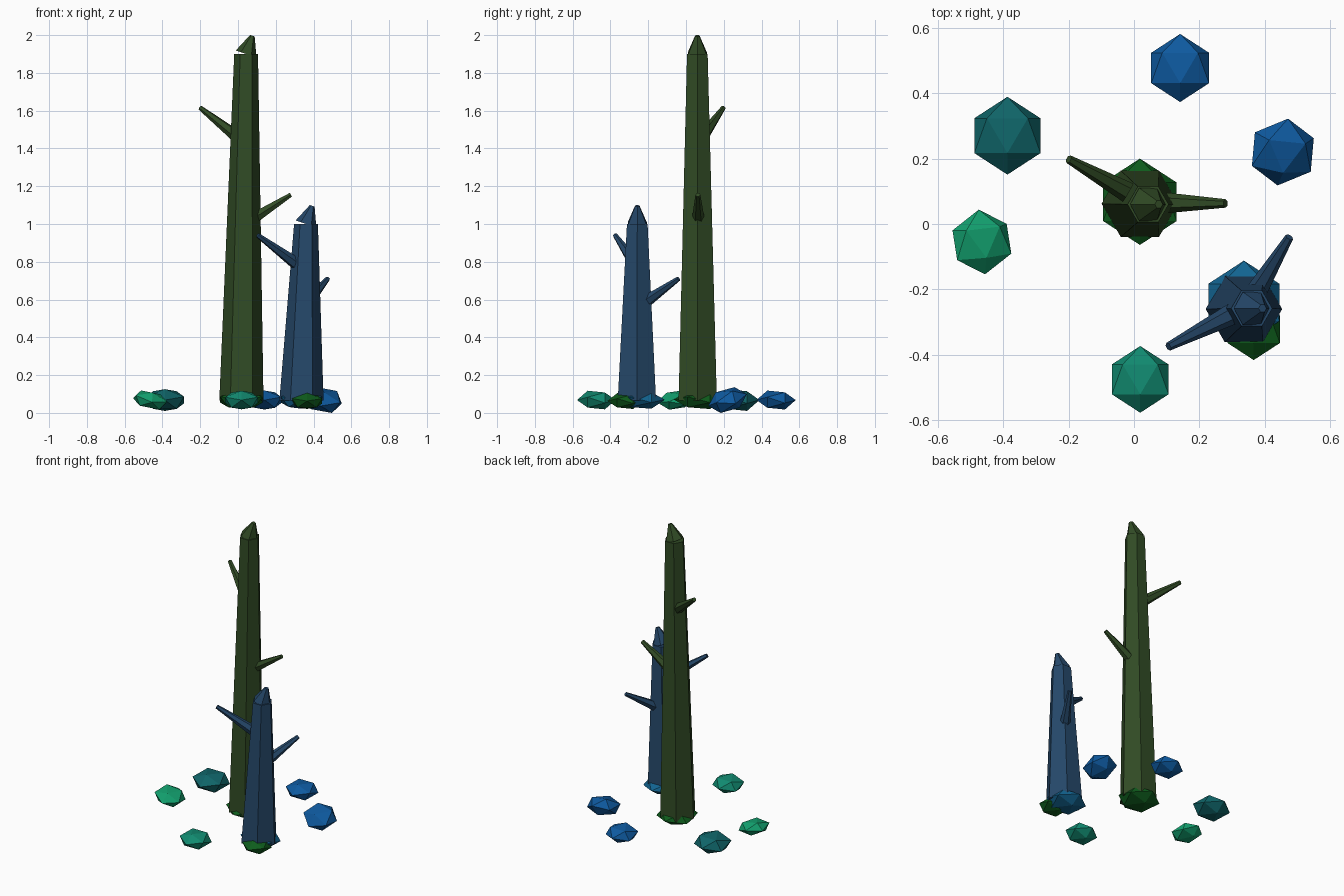
import bpy, bmesh, math
from mathutils import Vector, Matrix, Euler

if "Cube" in bpy.data.objects:
    bpy.data.objects.remove(bpy.data.objects["Cube"], do_unlink=True)


def linear(c):
    c /= 255
    return c / 12.92 if c <= 0.04045 else ((c + 0.055) / 1.055) ** 2.4


def material(name, *rgb):
    mat = bpy.data.materials.new(name)
    col = [linear(c) for c in rgb] + [1]
    mat.diffuse_color = col
    mat.use_nodes = True
    mat.node_tree.nodes["Principled BSDF"].inputs["Base Color"].default_value = col
    return mat


moss = material("moss_bark", 49, 75, 37)
slate = material("slate_blue_bark", 37, 72, 106)
blue = material("blue_stone", 14, 90, 160)
dark_teal = material("dark_teal_stone", 15, 100, 104)
mint = material("mint_stone", 18, 160, 110)
teal = material("teal_stone", 17, 138, 112)
green = material("dark_green_stone", 14, 92, 28)
lake = material("lake_blue_stone", 18, 100, 145)


def finish(bm, name, mat):
    bmesh.ops.recalc_face_normals(bm, faces=bm.faces)
    mesh = bpy.data.meshes.new(name)
    bm.to_mesh(mesh)
    bm.free()
    mesh.materials.append(mat)
    obj = bpy.data.objects.new(name, mesh)
    bpy.context.collection.objects.link(obj)


def ring(bm, centre, radius, sides, turn):
    """Ring of vertices in the plane turned by the given rotation."""
    return [bm.verts.new(Vector(centre) + turn @ Vector(
        (radius * math.cos(math.tau * i / sides), radius * math.sin(math.tau * i / sides), 0)))
        for i in range(sides)]


def taper(name, start, end, r1, r2, mat, turn=None, sides=6):
    """Closed tapered prism between two points."""
    if turn is None:
        axis = Vector(end) - Vector(start)
        turn = axis.to_track_quat("Z", "Y").to_matrix()
    bm = bmesh.new()
    a = ring(bm, start, r1, sides, turn)
    b = ring(bm, end, r2, sides, turn)
    for i in range(sides):
        j = (i + 1) % sides
        bm.faces.new((a[i], a[j], b[j], b[i]))
    bm.faces.new(a[::-1])
    bm.faces.new(b)
    finish(bm, name, mat)


def tree(name, base, top, mat, branches):
    level = Matrix.Identity(3)
    taper(name + "_trunk", base, top, 0.117, 0.063, mat, level)
    # Leaning broken tip
    lean = Matrix.Rotation(0.33, 3, "Y")
    tip = Vector(top) + lean @ Vector((0, 0, 0.102))
    taper(name + "_tip", top, tip, 0.058, 0.013, mat, lean)
    for i, (start, end) in enumerate(branches):
        taper(f"{name}_branch_{i + 1}", start, end, 0.038, 0.013, mat)


def stone(name, place, radius, mat, tilt=(0, 0, 0), flat=0.54):
    bm = bmesh.new()
    bmesh.ops.create_icosphere(bm, subdivisions=1, radius=radius)
    turn = Euler(tilt).to_matrix()
    for v in bm.verts:
        x, y, z = v.co
        v.co = turn @ Vector((-y, -z, x * flat)) + Vector(place)
    finish(bm, name, mat)


# Trees
tree("tall_tree", (0.018, 0.062, 0.065), (0.043, 0.06, 1.9), moss,
     [((0.037, 0.065, 1.43), (-0.2, 0.198, 1.615)),
      ((0.035, 0.065, 1.0), (0.28, 0.063, 1.155))])
tree("short_tree", (0.336, -0.26, 0.065), (0.36, -0.258, 1.0), slate,
     [((0.35, -0.25, 0.76), (0.105, -0.375, 0.94)),
      ((0.345, -0.255, 0.56), (0.475, -0.04, 0.71))])

# Stones under the trees
stone("tall_tree_root_stone", (0.018, 0.068, 0.07), 0.132, green, flat=0.42)
stone("short_tree_root_stone", (0.336, -0.24, 0.07), 0.128, lake, flat=0.42)
stone("small_root_stone", (0.366, -0.322, 0.063), 0.094, green, flat=0.5)

# Loose stones
stone("back_stone", (0.141, 0.477, 0.068), 0.104, blue)
stone("back_left_stone", (0.455, 0.22, 0.068), 0.108, blue, (0.3, 0.18, -0.1), 0.6)
stone("back_right_stone", (-0.387, 0.27, 0.068), 0.119, dark_teal)
stone("right_stone", (-0.465, -0.055, 0.068), 0.1, mint, (0.12, 0.2, 0.12), 0.5)
stone("front_stone", (0.019, -0.475, 0.068), 0.102, teal)
